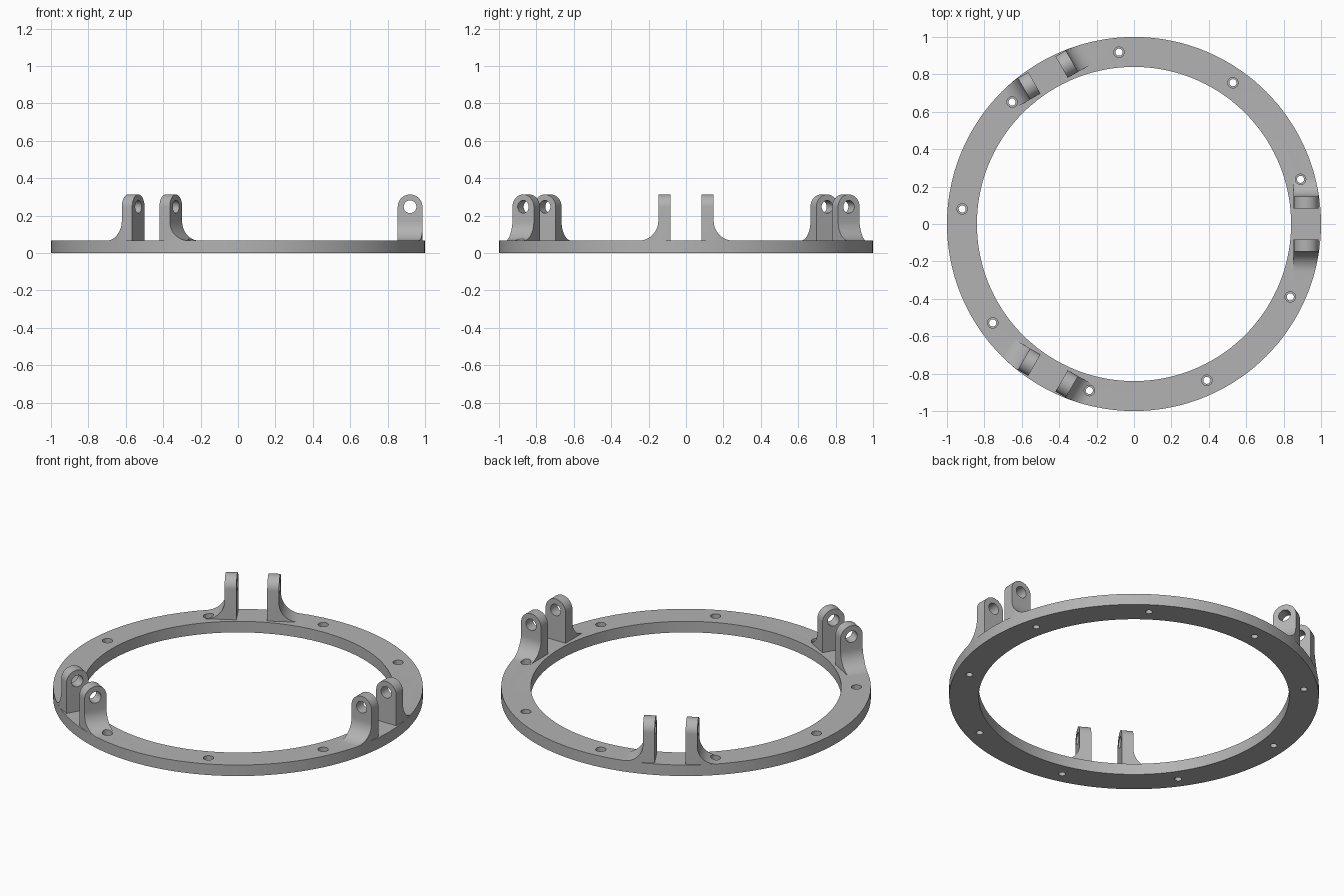
import bpy, bmesh, math
from mathutils import Matrix, Vector

if "Cube" in bpy.data.objects:
    bpy.data.objects.remove(bpy.data.objects["Cube"])

RING_TOP, TOP_R, HOLE_Z, MID_R = 0.066, 0.066, 0.247, 0.92

grey = bpy.data.materials.new("plain grey")
grey.diffuse_color = (0.45, 0.45, 0.45, 1)
grey.use_nodes = True
grey.node_tree.nodes["Principled BSDF"].inputs["Base Color"].default_value = grey.diffuse_color


def prism(name, profile, to_3d, a, b):
    """Extrude a closed 2D profile from a to b along the third axis."""
    bm = bmesh.new()
    lo = [bm.verts.new(to_3d(u, v, a)) for u, v in profile]
    hi = [bm.verts.new(to_3d(u, v, b)) for u, v in profile]
    n = len(profile)
    bm.faces.new(lo)
    bm.faces.new(hi)
    for i in range(n):
        bm.faces.new((lo[i], lo[(i + 1) % n], hi[(i + 1) % n], hi[i]))
    bmesh.ops.recalc_face_normals(bm, faces=bm.faces)
    mesh = bpy.data.meshes.new(name)
    bm.to_mesh(mesh)
    bm.free()
    mesh.materials.append(grey)
    obj = bpy.data.objects.new(name, mesh)
    bpy.context.collection.objects.link(obj)
    return obj


def arc(cx, cy, r, a0, a1, n):
    return [(cx + r * math.cos(math.radians(a0 + (a1 - a0) * i / n)),
             cy + r * math.sin(math.radians(a0 + (a1 - a0) * i / n))) for i in range(n + 1)]


def circle(cx, cy, r, n):
    return arc(cx, cy, r, 0, 360, n)[:-1]


def cut(obj, tool, operation):
    """Apply a boolean and discard the tool."""
    mod = obj.modifiers.new("cut", "BOOLEAN")
    mod.operation, mod.solver, mod.object = operation, "EXACT", tool
    bpy.context.view_layer.objects.active = obj
    bpy.ops.object.modifier_apply(modifier=mod.name)
    bpy.data.objects.remove(tool)


def along_x(u, v, w): return Vector((w, u, v))
def along_y(u, v, w): return Vector((u, w, v))
def along_z(u, v, w): return Vector((u, v, w))


# Flat ring
ring = prism("mounting_ring", circle(0, 0, 1, 144), along_z, 0, RING_TOP)
cut(ring, prism("bore", circle(0, 0, 0.84, 144), along_z, -1, 1), "DIFFERENCE")

# Three pairs of pierced lugs, each flared on its outer side
FLARE = 0.105
side = [(0.084, 0.03), (0.148 + FLARE, 0.03)]
side += arc(0.148 + FLARE, RING_TOP + FLARE, FLARE, 270, 180, 12)
side += [(0.148, 0.4), (0.084, 0.4)]
tab = [(MID_R - TOP_R, 0), (MID_R + TOP_R, 0)] + arc(MID_R, HOLE_Z, TOP_R, 0, 180, 24)
for k in range(3):
    for s in (1, -1):
        lug = prism("lug", [(s * y, z) for y, z in side], along_x, 0.7, 1.1)
        cut(lug, prism("tab", tab, along_y, -0.5, 0.5), "INTERSECT")
        cut(lug, prism("pin_hole", circle(MID_R, HOLE_Z, 0.034, 32), along_y, -0.5, 0.5), "DIFFERENCE")
        cut(lug, prism("rim", circle(0, 0, 0.9995, 144), along_z, -1, 1), "INTERSECT")
        lug.data.transform(Matrix.Rotation(math.radians(120 * k), 4, "Z"))
        cut(ring, lug, "UNION")

# Nine stepped screw holes
for k in range(9):
    a = math.radians(15 + 40 * k)
    x, y = 0.922 * math.cos(a), 0.922 * math.sin(a)
    cut(ring, prism("screw_hole", circle(x, y, 0.019, 24), along_z, -1, 1), "DIFFERENCE")
    cut(ring, prism("counterbore", circle(x, y, 0.028, 24), along_z, 0.033, 0.14), "DIFFERENCE")

bpy.ops.object.select_all(action="DESELECT")
ring.select_set(True)
bpy.context.view_layer.objects.active = ring
bpy.ops.object.shade_smooth_by_angle(angle=math.radians(30))
